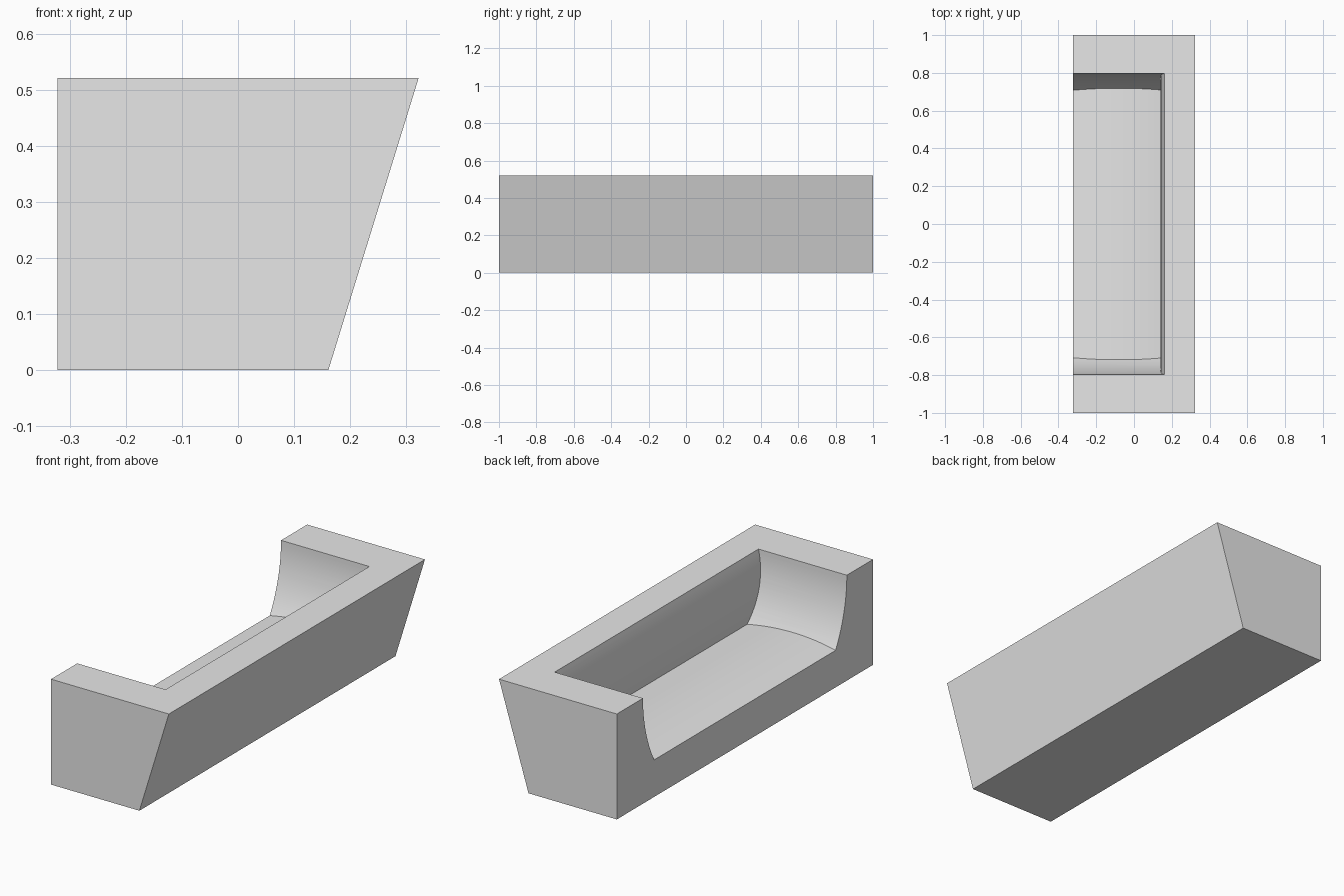
import bpy, bmesh, math
from mathutils import Vector

if "Cube" in bpy.data.objects:
    bpy.data.objects.remove(bpy.data.objects["Cube"])

HALF_X, HALF_Y, H = 0.322, 1.0, 0.521
SEAT_Z, BACK_X = 0.183, 0.161      # seat edge height, backrest line
ARM_TOP, ARM_LOW = 0.796, 0.708    # half opening between the arms
BULGE = 0.02                       # padding on the seat and backrest
STEPS = 16

grey = bpy.data.materials.new("grey_upholstery")
grey.diffuse_color = (0.8, 0.8, 0.8, 1)
grey.use_nodes = True
grey.node_tree.nodes["Principled BSDF"].inputs["Base Color"].default_value = grey.diffuse_color


def prism(name, points, sweep):
    """Closed prism: polygon points swept along a vector."""
    bm = bmesh.new()
    face = bm.faces.new([bm.verts.new(p) for p in points])
    ext = bmesh.ops.extrude_face_region(bm, geom=[face])
    moved = [g for g in ext["geom"] if isinstance(g, bmesh.types.BMVert)]
    bmesh.ops.translate(bm, vec=Vector(sweep), verts=moved)
    bmesh.ops.recalc_face_normals(bm, faces=bm.faces)
    mesh = bpy.data.meshes.new(name)
    bm.to_mesh(mesh)
    bm.free()
    mesh.materials.append(grey)
    ob = bpy.data.objects.new(name, mesh)
    bpy.context.collection.objects.link(ob)
    return ob


def bulge(t):
    """Shallow arc height for t from 0 to 1."""
    return BULGE * 4 * t * (1 - t)


def boolean(ob, cutter, operation):
    mod = ob.modifiers.new(operation, 'BOOLEAN')
    mod.operation, mod.object, mod.solver = operation, cutter, 'EXACT'
    bpy.context.view_layer.objects.active = ob
    bpy.ops.object.modifier_apply(modifier=mod.name)
    bpy.data.objects.remove(cutter)


# Sofa body with a raked back
body = prism("sofa_body", [(-HALF_X, -HALF_Y, 0), (HALF_X / 2, -HALF_Y, 0),
                           (HALF_X, -HALF_Y, H), (-HALF_X, -HALF_Y, H)],
             (0, 2 * HALF_Y, 0))

# Hollow, side profile: crowned seat and padded backrest
side = [(-0.5, -0.9, SEAT_Z)]
for i in range(STEPS + 1):
    t = i / STEPS
    side.append((-HALF_X + t * (BACK_X + HALF_X), -0.9, SEAT_Z + bulge(t)))
for i in range(1, STEPS + 1):
    t = i / STEPS
    side.append((BACK_X - bulge(t), -0.9, SEAT_Z + t * (H - SEAT_Z)))
side += [(BACK_X, -0.9, 0.7), (-0.5, -0.9, 0.7)]
hollow = prism("hollow_cutter", side, (0, 1.8, 0))

# Hollow, front profile: scooped inner arms
drop, inset = H - SEAT_Z, ARM_TOP - ARM_LOW
radius = (drop ** 2 + inset ** 2) / (2 * inset)
arm = [(-0.6, ARM_TOP, 0.7)]
for i in range(STEPS + 1):
    d = (drop + 0.06) * i / STEPS
    arm.append((-0.6, ARM_TOP - radius + math.sqrt(radius ** 2 - d ** 2), H - d))
arm += [(x, -y, z) for x, y, z in reversed(arm)]
scoop = prism("arm_cutter", arm, (1.2, 0, 0))

boolean(hollow, scoop, 'INTERSECT')
boolean(body, hollow, 'DIFFERENCE')

# Smooth padding with crisp edges
bpy.ops.object.select_all(action='DESELECT')
body.select_set(True)
bpy.context.view_layer.objects.active = body
bpy.ops.object.shade_smooth_by_angle(angle=math.radians(25))
